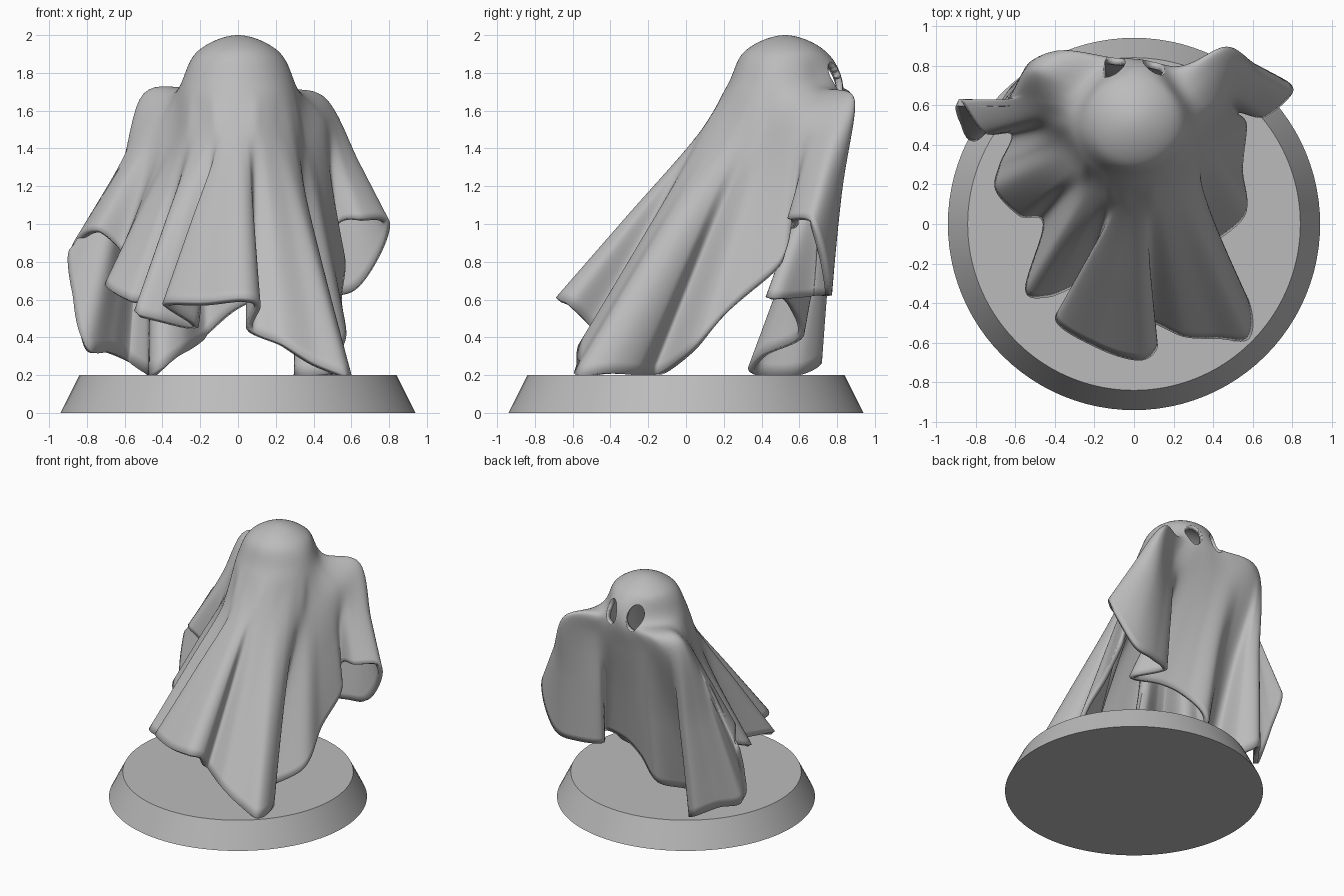
import bpy, bmesh, math
from mathutils import Vector

if "Cube" in bpy.data.objects:
    bpy.data.objects.remove(bpy.data.objects["Cube"], do_unlink=True)

grey = bpy.data.materials.new("plain grey")
grey.use_nodes = True
colour = (0.5, 0.5, 0.5, 1)
grey.diffuse_color = colour
grey.node_tree.nodes["Principled BSDF"].inputs["Base Color"].default_value = colour


def spline(a, b, c, d, t):
    """Point between b and c on a smooth curve through four points."""
    return 0.5 * (2 * b + (c - a) * t + (2 * a - 5 * b + 4 * c - d) * t ** 2
                  + (3 * b - a - 3 * c + d) * t ** 3)


def closed_curve(points, steps):
    count = len(points)
    return [spline(points[i - 1], points[i], points[(i + 1) % count],
                   points[(i + 2) % count], k / steps)
            for i in range(count) for k in range(steps)]


def open_curve(before, points, steps):
    """Curve through the points, leaving the first one as if coming from before."""
    padded = [before] + points + [2 * points[-1] - points[-2]]
    curve = [spline(*padded[i:i + 4], k / steps)
             for i in range(len(points) - 1) for k in range(steps)]
    return curve + [points[-1]]


def hundredths(rows):
    return [Vector(row) / 100 for row in rows]


def finish(name, bm):
    mesh = bpy.data.meshes.new(name)
    bm.to_mesh(mesh)
    bm.free()
    mesh.materials.append(grey)
    item = bpy.data.objects.new(name, mesh)
    bpy.context.collection.objects.link(item)
    return item


def smooth(item, angle):
    bpy.ops.object.select_all(action="DESELECT")
    item.select_set(True)
    bpy.context.view_layer.objects.active = item
    bpy.ops.object.shade_smooth_by_angle(angle=math.radians(angle))


# Round base with sloping rim
bm = bmesh.new()
bmesh.ops.create_cone(bm, cap_ends=True, segments=96, radius1=0.94, radius2=0.84, depth=0.2)
bmesh.ops.translate(bm, verts=bm.verts, vec=(0, 0, 0.1))
smooth(finish("display_base", bm), 30)

# Wavy hem of the sheet, once around
hem = hundredths([
    # trailing side
    (3, -69, 61), (12, -62, 57), (8, -50, 44), (25, -57, 36), (42, -58, 26), (58, -58, 20),
    (59, -42, 21), (50, -26, 20), (33, -17, 20), (56, 4, 36), (55, 28, 60), (57, 50, 80),
    # short sleeve
    (53, 56, 100), (66, 54, 103), (80, 66, 102), (76, 73, 85), (62, 77, 65), (44, 76, 62),
    (26, 68, 62),
    # face panel
    (39, 46, 60), (18, 52, 61), (0, 58, 55), (-18, 62, 40), (-32, 42, 30), (-43, 37, 20),
    # long sleeve
    (-45, 60, 20), (-58, 72, 27), (-70, 58, 32), (-81, 45, 34), (-86, 53, 60), (-88, 63, 88),
    (-76, 46, 97), (-62, 45, 85),
    # rippled flank
    (-68, 30, 72), (-70, 17, 67), (-58, 4, 60), (-46, 0, 58), (-55, -33, 54), (-43, -37, 50),
    (-24, -30, 46), (-40, -48, 58), (-18, -63, 59)])

# Line around the shoulders, one point for every third hem point
shoulders = hundredths([
    (0, 6, 147), (14, 9, 146), (29, 20, 142), (36, 38, 141), (46, 62, 154), (46, 89, 166),
    (25, 77, 150), (-8, 80, 148), (-40, 87, 161), (-52, 78, 166), (-48, 62, 156),
    (-38, 42, 142), (-27, 23, 145), (-13, 10, 147)])

STEPS = 9
hem_line = closed_curve(hem, STEPS)
shoulder_line = closed_curve(shoulders, STEPS * 3)
head = Vector((0, 0.525, 1.69))
radius = 0.31


def on_head(angle, lift):
    return head + radius * Vector((math.cos(angle) * math.cos(lift),
                                   math.sin(angle) * math.cos(lift), math.sin(lift)))


# Sheet draped from the crown over head and shoulders to the hem
bm = bmesh.new()
crown = bm.verts.new(head + Vector((0, 0, radius)))
columns = []
for i, (low, high) in enumerate(zip(hem_line, shoulder_line)):
    angle = math.tau * i / len(hem_line) - math.pi / 2
    upper = math.radians(47)
    path = [crown.co.copy(), on_head(angle, upper), on_head(angle, math.radians(8)),
            high, high.lerp(low, 0.5), low]
    line = open_curve(on_head(angle + math.pi, upper), path, 10)
    columns.append([bm.verts.new(p) for p in line[1:]])
for i, right in enumerate(columns):
    left = columns[i - 1]
    bm.faces.new((crown, left[0], right[0]))
    for j in range(len(right) - 1):
        bm.faces.new((left[j], left[j + 1], right[j + 1], right[j]))
bmesh.ops.recalc_face_normals(bm, faces=bm.faces)
if crown.link_faces[0].normal.z < 0:
    bmesh.ops.reverse_faces(bm, faces=bm.faces)

# Oval eye holes, trimmed side by side out of the cloth
SIDES = 24
for side in (-1, 1):
    centre, wide, tall = Vector((side * 0.1, 0, 1.765)), 0.055, 0.09
    inside = [f for f in bm.faces if f.calc_center_median().y > head.y + 0.1
              and abs(f.calc_center_median().x - centre.x) < 2 * wide
              and abs(f.calc_center_median().z - centre.z) < 2 * tall]
    for k in range(SIDES):
        turn = math.tau * k / SIDES
        point = centre + Vector((wide * math.cos(turn), 0, tall * math.sin(turn)))
        normal = Vector((math.cos(turn) / wide, 0, math.sin(turn) / tall)).normalized()
        parts = set(inside)
        for f in inside:
            parts.update(f.edges, f.verts)
        cut = bmesh.ops.bisect_plane(bm, geom=list(parts), dist=0.00001,
                                     plane_co=point, plane_no=normal)
        inside = [f for f in cut["geom"] if isinstance(f, bmesh.types.BMFace)
                  and (f.calc_center_median() - point).dot(normal) < 0]
    bmesh.ops.delete(bm, geom=inside, context="FACES")

sheet = finish("ghost_sheet", bm)
thickness = sheet.modifiers.new("cloth thickness", "SOLIDIFY")
thickness.thickness = 0.035
thickness.offset = -1
smooth(sheet, 60)
